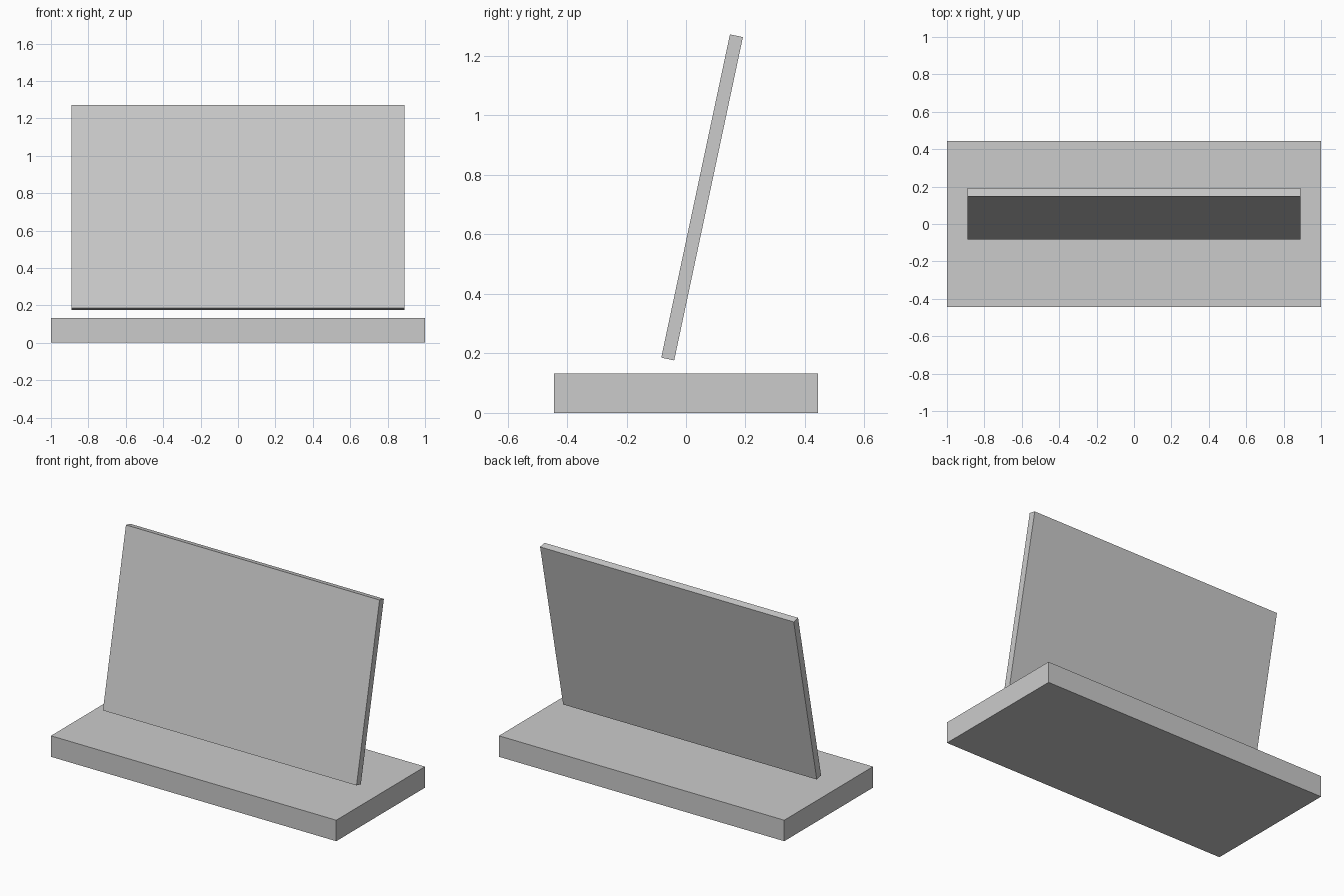
import bpy
import math

if "Cube" in bpy.data.objects:
    bpy.data.objects.remove(bpy.data.objects["Cube"])

# Single flat grey
grey = bpy.data.materials.new("light_grey")
grey.diffuse_color = (0.6, 0.6, 0.6, 1.0)
grey.use_nodes = True
grey.node_tree.nodes["Principled BSDF"].inputs["Base Color"].default_value = grey.diffuse_color


def box(name, size, location, tilt=0.0):
    bpy.ops.mesh.primitive_cube_add(size=1, location=location)
    obj = bpy.context.object
    obj.name = name
    obj.scale = size
    bpy.ops.object.transform_apply(location=False, rotation=False, scale=True)
    obj.rotation_euler.x = tilt
    obj.data.materials.append(grey)
    return obj


# Flat slab on the ground
box("base", (2.0, 0.889, 0.133), (0, 0, 0.0667))

# Thin screen floating above the base, leaning back
box("screen_panel", (1.778, 0.0444, 1.111), (0, 0.054, 0.7245), math.radians(-12))
